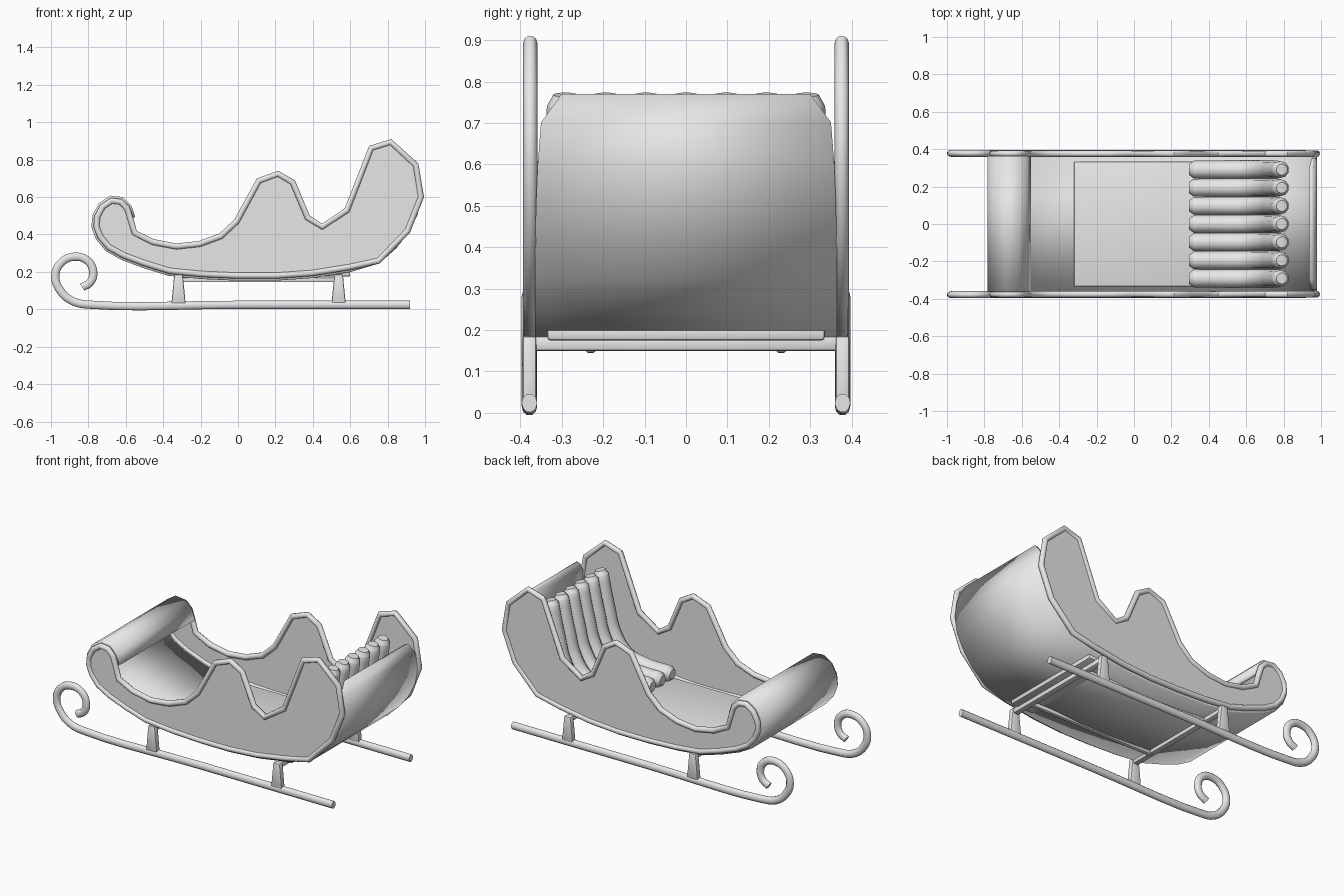
import bpy
import bmesh
from math import radians
from mathutils import Vector

if "Cube" in bpy.data.objects:
    bpy.data.objects.remove(bpy.data.objects["Cube"], do_unlink=True)

grey = bpy.data.materials.new("plain_grey")
grey.use_nodes = True
grey.diffuse_color = (0.8, 0.8, 0.8, 1)
grey.node_tree.nodes["Principled BSDF"].inputs["Base Color"].default_value = (0.8, 0.8, 0.8, 1)

SIDE_Y = 0.376


def finish(obj, angle=40):
    """Give an object its material and shading."""
    obj.data.materials.clear()
    obj.data.materials.append(grey)
    bpy.ops.object.select_all(action="DESELECT")
    obj.select_set(True)
    bpy.context.view_layer.objects.active = obj
    bpy.ops.object.shade_smooth_by_angle(angle=radians(angle))
    return obj


def mesh_object(name, bm):
    bmesh.ops.recalc_face_normals(bm, faces=bm.faces)
    mesh = bpy.data.meshes.new(name)
    bm.to_mesh(mesh)
    bm.free()
    obj = bpy.data.objects.new(name, mesh)
    bpy.context.collection.objects.link(obj)
    return obj


def tube(name, path, y, radius, smooth=False, closed=False, flatten=1.0, radii=None):
    """Sweep a round section along an x-z path placed at depth y."""
    curve = bpy.data.curves.new(name, "CURVE")
    curve.dimensions = "3D"
    curve.bevel_depth = radius
    curve.bevel_resolution = 3
    curve.resolution_u = 5
    curve.use_fill_caps = True
    spline = curve.splines.new("BEZIER" if smooth else "POLY")
    points = spline.bezier_points if smooth else spline.points
    points.add(len(path) - 1)
    for i, (p, (x, z)) in enumerate(zip(points, path)):
        p.co = (x, 0, z) if smooth else (x, 0, z, 1)
        p.radius = radii[i] if radii else 1
        if smooth:
            p.handle_left_type = p.handle_right_type = "AUTO"
    spline.use_cyclic_u = closed
    obj = bpy.data.objects.new(name, curve)
    bpy.context.collection.objects.link(obj)
    obj.location.y = y
    obj.scale.y = flatten
    bpy.ops.object.select_all(action="DESELECT")
    obj.select_set(True)
    bpy.context.view_layer.objects.active = obj
    bpy.ops.object.convert(target="MESH")
    return finish(bpy.context.view_layer.objects.active)


def box(name, low, high, bevel=0.008, taper=1.0):
    """Bevelled box between two corners; taper narrows its top along x."""
    low, high = Vector(low), Vector(high)
    centre, size = (low + high) / 2, high - low
    bm = bmesh.new()
    bmesh.ops.create_cube(bm, size=1)
    for v in bm.verts:
        narrow = taper if v.co.z > 0 else 1
        v.co = Vector((v.co.x * size.x * narrow, v.co.y * size.y, v.co.z * size.z)) + centre
    bmesh.ops.bevel(bm, geom=bm.edges[:], offset=bevel, segments=2, affect="EDGES", profile=0.5)
    return finish(mesh_object(name, bm))


def inset(path, distance):
    """Move a closed counter-clockwise outline inward."""
    result = []
    for i, p in enumerate(path):
        a = (Vector(p) - Vector(path[i - 1])).normalized()
        b = (Vector(path[(i + 1) % len(path)]) - Vector(p)).normalized()
        t = (a + b).normalized()
        result.append(Vector(p) + Vector((-t.y, t.x)) * distance / max(0.6, t.dot(a)))
    return result


# Body outline: front scroll, belly, then the stepped back and scalloped top
scroll = [(-0.56, 0.49), (-0.58, 0.55), (-0.62, 0.59), (-0.68, 0.597), (-0.735, 0.56),
          (-0.768, 0.50), (-0.773, 0.44), (-0.75, 0.38), (-0.70, 0.32), (-0.62, 0.275)]
belly = [(-0.5, 0.23), (-0.37, 0.19), (-0.2, 0.173), (0, 0.164), (0.2, 0.164),
         (0.4, 0.178), (0.6, 0.21)]
back = [(0.76, 0.245), (0.92, 0.41), (0.995, 0.6), (0.965, 0.78), (0.82, 0.912), (0.7, 0.875)]
scallops = [(0.57, 0.54), (0.45, 0.46), (0.385, 0.5), (0.305, 0.69), (0.215, 0.742),
            (0.1, 0.7), (-0.02, 0.48), (-0.1, 0.405), (-0.21, 0.365), (-0.33, 0.352),
            (-0.45, 0.375), (-0.54, 0.42)]
rim_path = inset(scroll + belly + back + scallops, 0.016)

# Side panels with a rounded rim
for side, sign in (("right", -1), ("left", 1)):
    bm = bmesh.new()
    face = bm.faces.new([bm.verts.new((x, sign * SIDE_Y - 0.006, z)) for x, z in rim_path])
    grown = bmesh.ops.extrude_face_region(bm, geom=[face])["geom"]
    for v in grown:
        if isinstance(v, bmesh.types.BMVert):
            v.co.y += 0.012
    finish(mesh_object("side_panel_" + side, bm), 20)
    tube("side_rim_" + side, rim_path, sign * SIDE_Y, 0.017, closed=True)

# Curved shell: front roll, floor and back in one sheet with clipped top corners
rows = [(x, z, 0.364) for x, z in scroll + belly]
rows += [(0.75, 0.255, 0.364), (0.84, 0.335, 0.364), (0.905, 0.42, 0.364), (0.95, 0.51, 0.362),
         (0.968, 0.6, 0.358), (0.96, 0.7, 0.35), (0.947, 0.768, 0.3)]
bm = bmesh.new()
pairs = [[bm.verts.new((x, s * half, z)) for s in (-1, 1)] for x, z, half in rows]
for a, b in zip(pairs, pairs[1:]):
    bm.faces.new((a[0], a[1], b[1], b[0]))
shell = mesh_object("curved_shell", bm)
thick = shell.modifiers.new("thickness", "SOLIDIFY")
thick.thickness = 0.022
thick.offset = 0
finish(shell, 45)

# Flat floor board
box("floor_board", (-0.32, -0.335, 0.175), (0.6, 0.335, 0.21))

# Padded seat of seven rolls
seat_path = [(0.295, 0.25), (0.32, 0.25), (0.5, 0.255), (0.62, 0.29), (0.7, 0.39),
             (0.745, 0.54), (0.785, 0.74), (0.79, 0.768)]
for i in range(7):
    tube(f"seat_roll_{i + 1}", seat_path, (i - 3) * 0.097, 0.05, smooth=True,
         radii=[0.6, 0.95, 1, 1, 1, 1, 0.9, 0.6])

# Runners with a front curl, and their struts
runner_path = [(0.92, 0.024), (0, 0.024), (-0.78, 0.024), (-0.88, 0.042), (-0.95, 0.1),
               (-0.977, 0.18), (-0.945, 0.25), (-0.875, 0.281), (-0.805, 0.26),
               (-0.774, 0.2), (-0.79, 0.145), (-0.833, 0.118)]
strut_places = (-0.318, 0.538)
for side, sign in (("right", -1), ("left", 1)):
    y = sign * 0.378
    tube("runner_" + side, runner_path, y, 0.023, smooth=True, flatten=0.82)
    for place, x in zip(("front", "rear"), strut_places):
        box(f"{place}_strut_{side}", (x - 0.038, y - 0.017, 0.03),
            (x + 0.038, y + 0.017, 0.186), taper=0.6)
    # Lengthwise brace under the floor
    box("brace_" + side, (strut_places[0], sign * 0.23 - 0.012, 0.145),
        (strut_places[1], sign * 0.23 + 0.012, 0.17), bevel=0.006)

# Cross bars joining the struts
for place, x in zip(("front", "rear"), strut_places):
    box(place + "_cross_bar", (x - 0.018, -0.385, 0.15), (x + 0.018, 0.385, 0.185))
